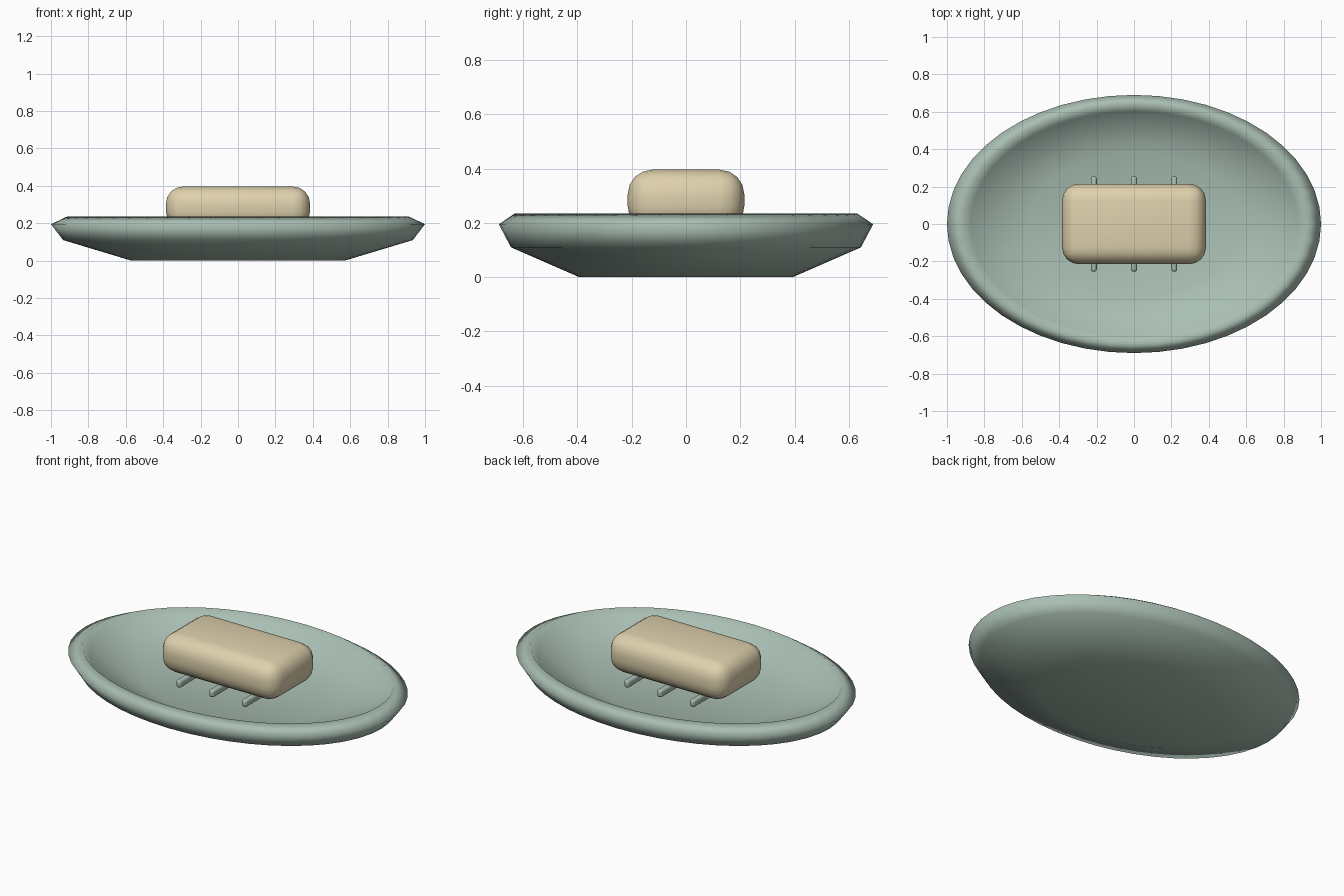
import bpy, bmesh, math

cube = bpy.data.objects.get("Cube")
if cube:
    bpy.data.objects.remove(cube, do_unlink=True)


def material(name, rgb):
    m = bpy.data.materials.new(name)
    m.use_nodes = True
    m.diffuse_color = (*rgb, 1)
    m.node_tree.nodes["Principled BSDF"].inputs["Base Color"].default_value = (*rgb, 1)
    return m


def finish(bm, name, mat):
    """Turn a bmesh into a smooth-shaded object."""
    bmesh.ops.recalc_face_normals(bm, faces=bm.faces)
    for f in bm.faces:
        f.smooth = True
    mesh = bpy.data.meshes.new(name)
    bm.to_mesh(mesh)
    bm.free()
    mesh.materials.append(mat)
    obj = bpy.data.objects.new(name, mesh)
    bpy.context.collection.objects.link(obj)
    return obj


def rounded_box(name, size, centre, radius, segments, mat):
    bm = bmesh.new()
    bmesh.ops.create_cube(bm, size=1)
    bmesh.ops.scale(bm, vec=size, verts=bm.verts)
    bmesh.ops.bevel(bm, geom=bm.edges[:], offset=radius, segments=segments,
                    profile=0.5, affect='EDGES')
    bmesh.ops.translate(bm, vec=centre, verts=bm.verts)
    return finish(bm, name, mat)


glaze = material("sage_glaze", (0.40, 0.52, 0.45))
cream = material("cream_soap", (0.74, 0.64, 0.42))

# Oval dish: thick-walled profile swept around an ellipse
SIDES, DEPTH = 48, 0.69
profile = [(0.57, 0), (0.935, 0.11), (1.0, 0.195), (0.915, 0.235),
           (0.875, 0.187), (0.556, 0.095)]
bm = bmesh.new()
rings = []
for r, z in profile:
    angles = [math.tau * i / SIDES for i in range(SIDES)]
    rings.append([bm.verts.new((r * math.cos(a), r * DEPTH * math.sin(a), z))
                  for a in angles])
for low, high in zip(rings, rings[1:]):
    for i in range(SIDES):
        j = (i + 1) % SIDES
        bm.faces.new((low[i], low[j], high[j], high[i]))
bm.faces.new(rings[0])
bm.faces.new(rings[-1])
finish(bm, "dish", glaze)

# Support ridges under the soap
for side, x in (("right", -0.215), ("middle", 0), ("left", 0.215)):
    rounded_box(f"{side}_ridge", (0.032, 0.51, 0.045), (x, 0, 0.163), 0.014, 3, glaze)

# Soap bar
rounded_box("soap", (0.77, 0.43, 0.225), (0, 0, 0.2835), 0.09, 4, cream)
